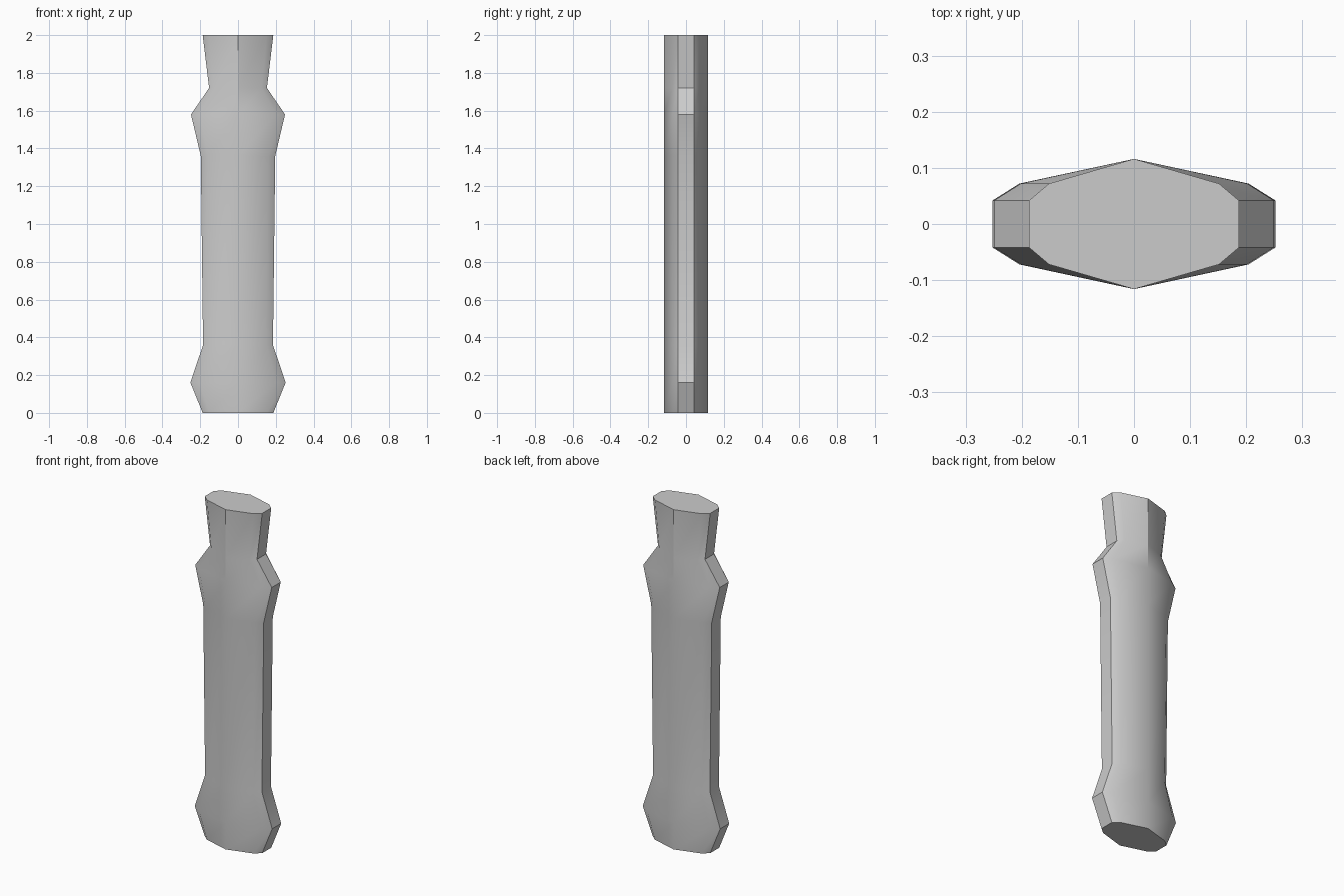
import bpy, bmesh, math

if "Cube" in bpy.data.objects:
    bpy.data.objects.remove(bpy.data.objects["Cube"])

# Handle profile: (height, half width)
PROFILE = [(0, .187), (.16, .252), (.36, .185), (1.36, .197),
           (1.58, .249), (1.72, .153), (2.0, .187)]


def section(w):
    """Ten-sided cross-section with a ridge front and back."""
    half = [(w, -.042), (w, .042), (w * .81, .072), (0, .116)]
    return half + [(-w * .81, .072), (-w, .042), (-w, -.042),
                   (-w * .81, -.072), (0, -.116), (w * .81, -.072)]


# Grip: loft the section along the profile and cap both ends
bm = bmesh.new()
rings = [[bm.verts.new((x, y, z)) for x, y in section(w)] for z, w in PROFILE]
n = len(rings[0])
for a, b in zip(rings, rings[1:]):
    for i in range(n):
        j = (i + 1) % n
        bm.faces.new((a[i], a[j], b[j], b[i]))
bm.faces.new(rings[0][::-1])
bm.faces.new(rings[-1])
bmesh.ops.recalc_face_normals(bm, faces=bm.faces)

mesh = bpy.data.meshes.new("grip")
bm.to_mesh(mesh)
bm.free()
grip = bpy.data.objects.new("grip", mesh)
bpy.context.collection.objects.link(grip)

# Soft shading with crisp side edges
bpy.context.view_layer.objects.active = grip
grip.select_set(True)
bpy.ops.object.shade_smooth_by_angle(angle=math.radians(30))
